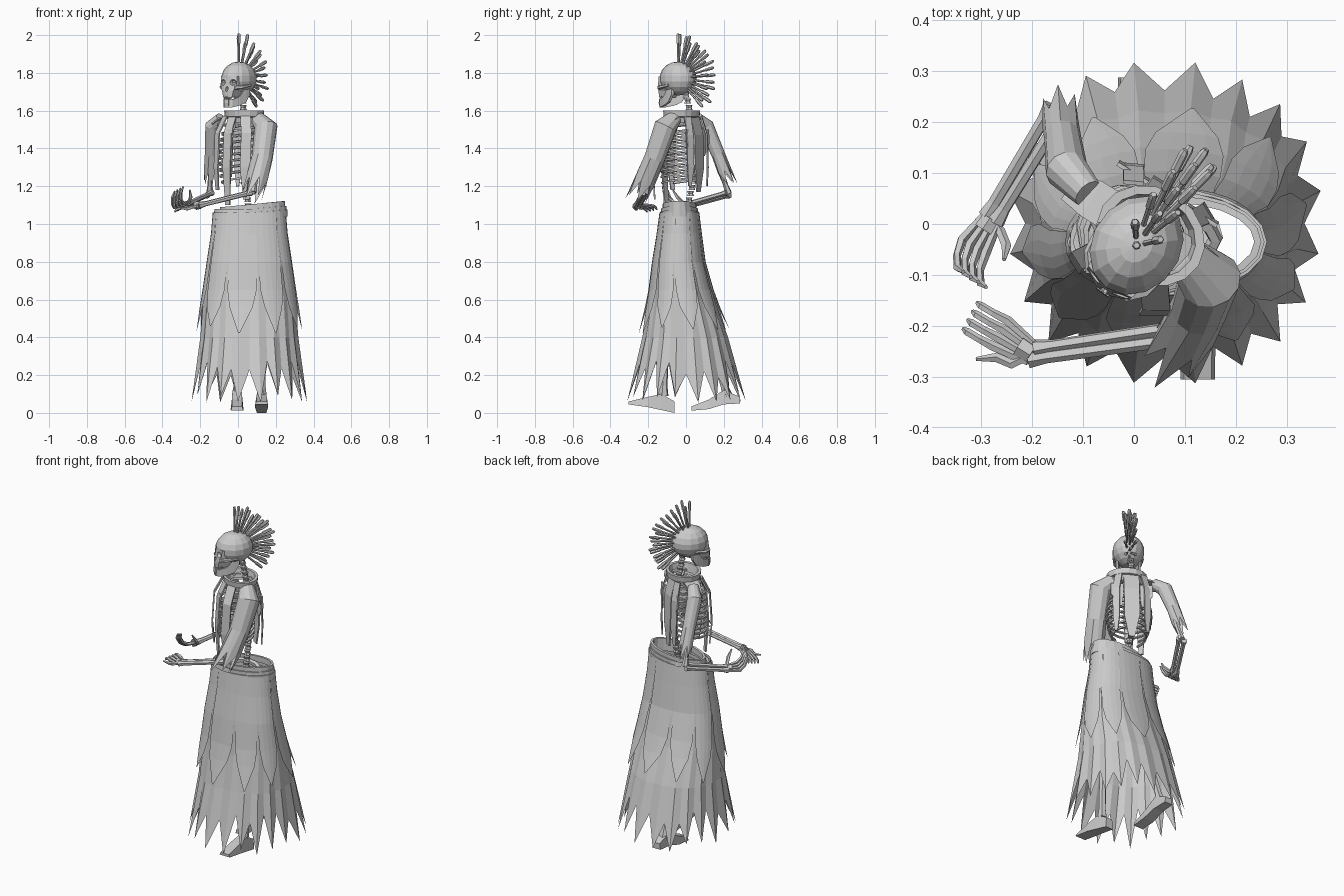
import bpy, bmesh, random
from math import sin, cos, pi, radians, copysign
from mathutils import Vector, Matrix

random.seed(4)
cube = bpy.data.objects.get("Cube")
if cube:
    bpy.data.objects.remove(cube)

bone_grey = bpy.data.materials.new("plain_grey")
bone_grey.use_nodes = True
bone_grey.diffuse_color = (0.6, 0.6, 0.6, 1)
bone_grey.node_tree.nodes["Principled BSDF"].inputs["Base Color"].default_value = (0.6, 0.6, 0.6, 1)

TORSO = Matrix.Translation((0.02, -0.015, 0)) @ Matrix.Rotation(radians(-32), 4, "Z")
HEAD = Matrix.Translation((0.005, -0.042, 1.77)) @ Matrix.Rotation(radians(-36), 4, "Z")
WORLD = Matrix()


def finish(name, bm, frame=WORLD):
    bmesh.ops.recalc_face_normals(bm, faces=bm.faces)
    mesh = bpy.data.meshes.new(name)
    bm.to_mesh(mesh)
    bm.free()
    mesh.transform(frame)
    mesh.materials.append(bone_grey)
    obj = bpy.data.objects.new(name, mesh)
    bpy.context.collection.objects.link(obj)
    return obj


def loft(name, rings, frame=WORLD, closed=True, caps=(True, True)):
    bm = bmesh.new()
    rows = [[bm.verts.new(p) for p in ring] for ring in rings]
    n = len(rows[0])
    for a, b in zip(rows, rows[1:]):
        for i in range(n if closed else n - 1):
            j = (i + 1) % n
            bm.faces.new((a[i], a[j], b[j], b[i]))
    for row, cap in zip((rows[0], rows[-1]), caps):
        if cap and closed:
            bm.faces.new(row)
    return finish(name, bm, frame)


def sweep(pts, radii, n):
    """Rings carried along a path without twisting."""
    pts = [Vector(p) for p in pts]
    if not isinstance(radii, (list, tuple)):
        radii = [radii] * len(pts)
    rings, last, side = [], None, None
    for k, p in enumerate(pts):
        t = (pts[min(k + 1, len(pts) - 1)] - pts[max(k - 1, 0)]).normalized()
        side = t.orthogonal().normalized() if last is None else last.rotation_difference(t) @ side
        last, other = t, t.cross(side)
        rings.append([p + radii[k] * (side * cos(2 * pi * i / n) + other * sin(2 * pi * i / n))
                      for i in range(n)])
    return rings


def tube(name, pts, radii, n=6, frame=WORLD):
    return loft(name, sweep(pts, radii, n), frame)


def bone(name, a, b, r, frame=WORLD):
    a, b = Vector(a), Vector(b)
    tube(name, [a, a.lerp(b, 0.12), a.lerp(b, 0.88), b], [r * 1.4, r, r, r * 1.4], 6, frame)


def strap(name, pts, width, side, frame=WORLD, tip=0.25):
    """Thin flat cloth strip with a narrow end."""
    pts, side, rings = [Vector(p) for p in pts], Vector(side).normalized(), []
    for k, p in enumerate(pts):
        t = pts[min(k + 1, len(pts) - 1)] - pts[max(k - 1, 0)]
        out = t.cross(side).normalized() * 0.004
        w = side * width * (tip if k == len(pts) - 1 else 1) / 2
        rings.append([p - w - out, p + w - out, p + w + out, p - w + out])
    loft(name, rings, frame)


# Skirt outline: height, centre y, half width, half depth
PROFILE = [(1.08, -0.035, 0.185, 0.095), (1.0, -0.035, 0.188, 0.105), (0.8, -0.038, 0.216, 0.132),
           (0.6, -0.022, 0.24, 0.168), (0.35, 0, 0.258, 0.235), (0.05, 0.003, 0.292, 0.302)]


def on_skirt(angle, z, off=0):
    for (z0, *a), (z1, *b) in zip(PROFILE, PROFILE[1:]):
        if z >= z1:
            break
    cy, rx, ry = Vector(a).lerp(Vector(b), (z0 - z) / (z0 - z1))
    c, s = (copysign(abs(v) ** 0.88, v) for v in (cos(angle), sin(angle)))
    return Vector((0.06 + (rx + off) * c, cy + (ry + off) * s, z))


# Main skirt with torn, flaring hem
cols = 40
hem = [random.uniform(0.05, 0.1) if i % 2 else random.uniform(0.18, 0.28) for i in range(cols)]
rows = []
for z, flare in ((1.08, 0), (1.0, 0.003), (0.8, 0.005), (0.6, 0.006), (0.4, 0.008), (None, 0.018)):
    rows.append([on_skirt(2 * pi * i / cols, z or hem[i], flare * (i % 2)) for i in range(cols)])
loft("skirt", rows, caps=(False, False))

# Overskirt panels ending in points that swing outward
count = 10
for k in range(count):
    mid, half = 2 * pi * (k + 0.25) / count, pi / count
    tip = random.uniform(0.42, 0.47)
    grid = []
    for z, w, off in ((1.06, 1, 0.008), (0.95, 0.97, 0.008), (0.8, 0.95, 0.01),
                      (0.65, 0.88, 0.014), (0.56, 0.65, 0.02), (tip, 0.04, 0.03)):
        grid.append([on_skirt(mid + half * w * s, z, off) for s in (-1, -0.5, 0, 0.5, 1)])
    loft("overskirt_panel", grid, closed=False)

# Layered waist belts, open at the top
for low, high, rx, ry, cx in ((1.025, 1.06, 0.196, 0.105, 0.065), (1.05, 1.08, 0.188, 0.098, 0.068),
                              (1.07, 1.105, 0.172, 0.09, 0.078)):
    rings = []
    for z, inset in ((low, 0.014), (low, 0), (high, 0), (high, 0.014), (low, 0.014)):
        rings.append([(cx + (rx - inset) * cos(a), -0.035 + (ry - inset) * sin(a), z + 0.016 * cos(a))
                      for a in (2 * pi * i / 20 for i in range(20))])
    loft("waist_belt", rings, caps=(False, False))

# Legs and shoes: y, sole, top, half width
SHOES = {"left": (0.125, [(-0.06, 0, 0.06, 0.025), (-0.13, 0.015, 0.1, 0.03),
                          (-0.2, 0.03, 0.085, 0.035), (-0.305, 0.045, 0.06, 0.034)]),
         "right": (-0.005, [(0.03, 0.012, 0.035, 0.033), (0.12, 0.02, 0.07, 0.034),
                            (0.2, 0.045, 0.12, 0.03), (0.287, 0.05, 0.085, 0.026)])}
for side, (x, sections) in SHOES.items():
    loft(side + "_shoe", [[(x - w, y, a), (x + w, y, a), (x + w * 0.8, y, b), (x - w * 0.8, y, b)]
                          for y, a, b, w in sections])
    y = -0.12 if side == "left" else 0.22
    knee = (x + 0.01, y * 0.5 - 0.04, 0.55)
    bone(side + "_shin", (x, y, 0.09), knee, 0.02)
    bone(side + "_thigh", knee, (x + 0.02, -0.02, 1.0), 0.022)

# Spine, pelvis and neck
for k in range(20):
    f = k / 19
    p = Vector((0.055 - 0.03 * f, 0.05 * sin(pi * f), 1.05 + 0.62 * f))
    tube("vertebra", [p, p + Vector((0, 0, 0.013)), p + Vector((0, 0, 0.026))], [0.019, 0.014, 0.019], 6)
tube("pelvis", [(0.1 * cos(a) + 0.06, 0.05 * sin(a) - 0.03, 1.05 + 0.025 * sin(a))
                for a in (radians(d) for d in range(-30, 211, 30))], 0.015, 5)

# Rib cage
for k in range(9):
    z, wide = 1.505 - 0.032 * k, 0.08 + 0.045 * sin(pi * (k + 1) / 10)
    end = 1 if k < 7 else 0.8
    for s in (-1, 1):
        arc = [pi * end * i / 8 for i in range(9)]
        tube("rib", [(s * wide * sin(a), -0.02 + 0.095 * cos(a), z - 0.04 * a / pi) for a in arc],
             0.007, 4, TORSO)
strap("breastbone", [(0, -0.112, 1.5), (0, -0.118, 1.38), (0, -0.112, 1.25)], 0.03, (1, 0, 0), TORSO, 0.5)

# Standing collar
rings = []
for z, r in ((1.535, 0.085), (1.565, 0.093), (1.568, 0.107), (1.6, 0.111), (1.6, 0.092), (1.55, 0.08)):
    rings.append([(r * cos(2 * pi * i / 16) + 0.015, 0.85 * r * sin(2 * pi * i / 16), z) for i in range(16)])
loft("collar", rings, TORSO, caps=(False, False))

# Hanging cloth straps around the chest and back
for x, w, low in ((0.1, 0.055, 1.13), (-0.015, 0.05, 1.1), (-0.08, 0.04, 1.18)):
    strap("front_strap", [(x * 0.7, -0.075, 1.57), (x, -0.115, 1.48), (x, -0.127, 1.3), (x, -0.115, low)],
          w, (1, 6 * x, 0), TORSO, 0.6)
for x, w, low in ((0, 0.085, 1.17), (0.085, 0.04, 1.2), (-0.085, 0.04, 1.2)):
    strap("back_strap", [(x * 0.8, 0.07, 1.57), (x, 0.095, 1.47), (x, 0.1, 1.3), (x, 0.095, low)],
          w, (1, -6 * x, 0), TORSO, 0.4)
for s in (-1, 1):
    bone("collarbone", (0.01 * s, -0.085, 1.52), (0.15 * s, 0, 1.53), 0.009, TORSO)
    strap("shoulder_yoke", [(0.06 * s, 0, 1.57), (0.12 * s, 0, 1.56), (0.17 * s, 0, 1.53)],
          0.08, (0, 1, 0), TORSO, 0.8)
    strap("shoulder_blade", [(0.08 * s, 0.085, 1.5), (0.08 * s, 0.09, 1.43), (0.06 * s, 0.09, 1.36)],
          0.07, (1, 0, 0), TORSO, 0.2)


def arm(side, path, radii, drop, elbow, wrist, knuckle, spread, ahead, curl, thumb):
    """Torn sleeve, two forearm bones and a bony hand."""
    rings = sweep(path, radii, 12)
    fall = Vector(drop)
    rings[-1] = [p + fall * (random.uniform(0.4, 1) if i % 2 else -0.5) for i, p in enumerate(rings[-1])]
    loft(side + "_sleeve", rings, caps=(True, False))
    bone(side + "_upper_arm", path[1], elbow, 0.014)
    elbow, wrist, knuckle = Vector(elbow), Vector(wrist), Vector(knuckle)
    spread, ahead, curl = Vector(spread), Vector(ahead), Vector(curl)
    for s in (-1, 1):
        shift = spread.normalized() * 0.015 * s
        bone(side + "_forearm_bone", elbow + shift, wrist + shift * 0.8, 0.013)
    tube(side + "_wrist", [wrist, wrist.lerp(knuckle, 0.4)], [0.02, 0.022], 6)
    for k in range(4):
        base = knuckle + spread * (k - 1.5)
        tube(side + "_finger", [wrist + spread * (k - 1.5) * 0.6, base, base + ahead * 0.5 + curl * 0.1,
                                base + ahead * 0.85 + curl * 0.5, base + ahead * 0.9 + curl],
             [0.008, 0.01, 0.008, 0.008, 0.004], 5)
    tube(side + "_thumb", [wrist] + thumb, [0.01] * len(thumb) + [0.004], 5)


arm("left", [(0.1, -0.06, 1.56), (0.148, -0.108, 1.515), (0.128, -0.165, 1.35), (0.09, -0.235, 1.19)],
    [0.04, 0.062, 0.056, 0.056], (-0.03, -0.04, -0.08), (0.08, -0.215, 1.17), (-0.2, -0.255, 1.1),
    (-0.262, -0.215, 1.09), (0.009, 0.017, 0.004), (-0.055, 0.028, 0.005), (-0.01, 0.01, -0.025),
    [(-0.24, -0.275, 1.09), (-0.27, -0.262, 1.08), (-0.31, -0.265, 1.085)])
arm("right", [(-0.09, 0.06, 1.56), (-0.132, 0.105, 1.52), (-0.14, 0.17, 1.37), (-0.145, 0.215, 1.25)],
    [0.03, 0.042, 0.036, 0.036], (0, 0.03, -0.06), (-0.15, 0.225, 1.16), (-0.28, 0.01, 1.1),
    (-0.315, -0.045, 1.1), (0.015, -0.01, 0.008), (-0.025, -0.06, 0.03), (0.025, -0.01, 0.06),
    [(-0.262, -0.015, 1.11), (-0.25, -0.045, 1.14), (-0.255, -0.07, 1.18)])


def ball(name, centre, size, frame, u=14, v=9):
    bm = bmesh.new()
    bmesh.ops.create_uvsphere(bm, u_segments=u, v_segments=v, radius=1)
    bmesh.ops.transform(bm, matrix=Matrix.LocRotScale(Vector(centre), None, Vector(size)), verts=bm.verts)
    return finish(name, bm, frame)


# Skull with carved sockets and nose
cranium = ball("cranium", (0, 0, 0), (0.088, 0.104, 0.09), HEAD)
face = loft("face", [[(-w, back, z), (-w * 0.8, front, z), (-w * 0.3, front - 0.01, z),
                      (w * 0.3, front - 0.01, z), (w * 0.8, front, z), (w, back, z)]
                     for z, w, front, back in ((0.01, 0.066, -0.088, -0.03), (-0.04, 0.064, -0.095, -0.02),
                                               (-0.065, 0.046, -0.102, -0.03), (-0.1, 0.036, -0.102, -0.04))], HEAD)
cutters = [ball("socket_cutter", (s * 0.033, -0.11, -0.02), (0.02, 0.035, 0.017), HEAD, 8, 6) for s in (-1, 1)]
cutters.append(ball("nose_cutter", (0, -0.112, -0.055), (0.01, 0.025, 0.014), HEAD, 6, 4))
for obj in (cranium, face):
    for cutter in cutters:
        cutter.hide_render = True
        mod = obj.modifiers.new("carve", "BOOLEAN")
        mod.operation, mod.object, mod.solver = "DIFFERENCE", cutter, "EXACT"
    bpy.context.view_layer.update()
    carved = bpy.data.meshes.new_from_object(obj.evaluated_get(bpy.context.evaluated_depsgraph_get()))
    obj.modifiers.clear()
    obj.data = carved
for cutter in cutters:
    bpy.data.objects.remove(cutter)
for s in (-1, 1):
    tube("cheekbone", [(s * 0.04, -0.095, -0.048), (s * 0.068, -0.065, -0.045), (s * 0.08, -0.005, -0.035)],
         [0.012, 0.01, 0.007], 5, HEAD)
    loft("jaw", [[(s * x, y, low), (s * x, y, high), (s * (x - 0.012), y + 0.008, high),
                  (s * (x - 0.012), y + 0.008, low)]
                 for x, y, low, high in ((0.068, 0.005, -0.085, -0.03), (0.063, -0.02, -0.125, -0.04),
                                         (0.05, -0.06, -0.143, -0.095), (0.03, -0.1, -0.152, -0.112),
                                         (0.012, -0.11, -0.152, -0.112))], HEAD)
    for k in range(4):
        x, y = s * (0.005 + 0.009 * k), -0.11 + 0.003 * k * k
        bone("upper_tooth", (x, y, -0.092), (x, y, -0.106), 0.0035, HEAD)
        bone("lower_tooth", (x, y + 0.003, -0.12), (x, y + 0.003, -0.108), 0.0035, HEAD)
strap("chin", [(0, -0.11, -0.108), (0, -0.112, -0.13), (0, -0.108, -0.152)], 0.03, (1, 0, 0), HEAD, 0.8)

# Fan of knobbed hair spikes over the crown
for row in (-1, 0, 1):
    for k in range(7 if row else 8):
        a = radians(90 - 19 * k - 9 * abs(row))
        lean = row * (0.12 + 0.03 * random.random())
        d = Vector((lean, cos(a), sin(a))).normalized()
        reach = random.uniform(0.215, 0.24)
        tube("hair_spike", [d * r for r in (0.08, reach - 0.055, reach - 0.05, reach - 0.01, reach)],
             [0.006, 0.006, 0.009, 0.009, 0.006], 6, HEAD)
